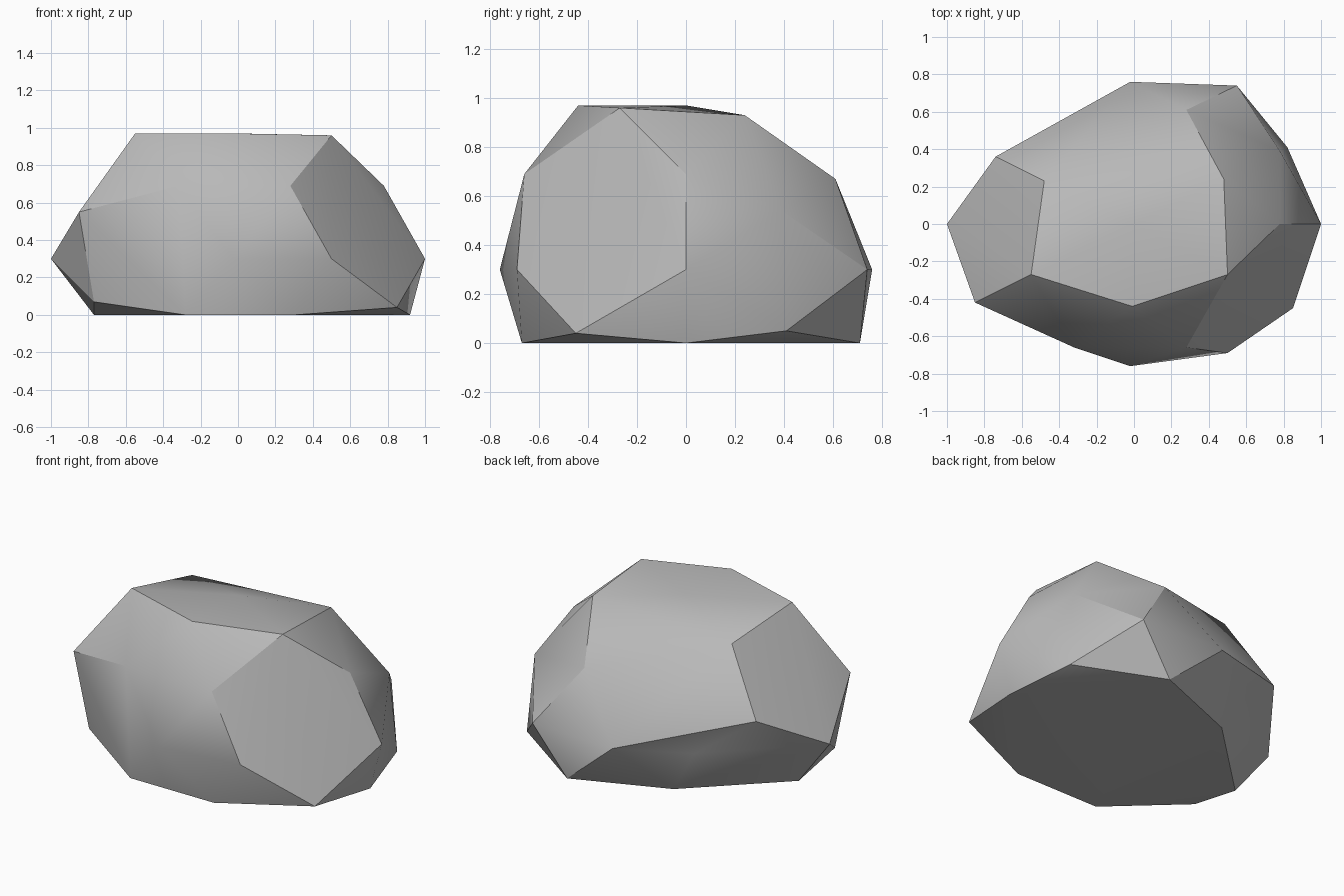
import bpy
import bmesh
import math

default_cube = bpy.data.objects.get("Cube")
if default_cube:
    bpy.data.objects.remove(default_cube, do_unlink=True)


def make_material(name, colour):
    material = bpy.data.materials.new(name)
    material.use_nodes = True
    material.diffuse_color = colour
    shader = next(n for n in material.node_tree.nodes if n.type == "BSDF_PRINCIPLED")
    shader.inputs["Base Color"].default_value = colour
    shader.inputs["Roughness"].default_value = 0.9
    return material


def make_boulder(name, rings, material):
    """Wrap a faceted convex skin around rings of corner points."""
    bm = bmesh.new()
    for ring in rings:
        for corner in ring:
            bm.verts.new(corner)
    hull = bmesh.ops.convex_hull(bm, input=list(bm.verts))
    unused = {item for item in hull["geom_interior"] + hull["geom_unused"]
              if isinstance(item, bmesh.types.BMVert)}
    bmesh.ops.delete(bm, geom=list(unused), context="VERTS")
    bmesh.ops.recalc_face_normals(bm, faces=list(bm.faces))

    mesh = bpy.data.meshes.new(name)
    bm.to_mesh(mesh)
    bm.free()
    mesh.materials.append(material)
    boulder = bpy.data.objects.new(name, mesh)
    bpy.context.collection.objects.link(boulder)

    # Soft facets with crisp main ridges
    bpy.ops.object.select_all(action="DESELECT")
    boulder.select_set(True)
    bpy.context.view_layer.objects.active = boulder
    bpy.ops.object.shade_smooth_by_angle(angle=math.radians(30))
    return boulder


# Flat crown of the rock
crown = [(0, 0, .97), (-.55, -.27, .97), (-.01, -.44, .97),
         (.5, -.27, .96), (.48, .24, .93), (-.48, .23, .88)]

# Sloping shoulder
shoulder = [(-.32, -.66, .69), (.28, -.66, .69), (.78, 0, .69),
            (.78, .39, .54), (.28, .61, .67), (-.74, .36, .51),
            (-.85, -.42, .55)]

# Widest girth
girth = [(-1, 0, .3), (-.02, -.76, .3), (.5, -.69, .3), (1, 0, .3),
         (.55, .74, .3), (-.02, .76, .3), (-.43, .53, .29)]

# Lifted corners just above the ground
lifted = [(-.77, -.38, .07), (.85, -.45, .04), (.82, .41, .05)]

# Flat base
base = [(-.28, -.67, 0), (.3, -.67, 0), (.92, 0, 0), (.33, .71, 0),
        (-.25, .48, 0), (-.48, .21, 0), (-.77, -.02, 0)]

stone_grey = make_material("stone_grey", (.48, .48, .48, 1))
make_boulder("boulder", [crown, shoulder, girth, lifted, base], stone_grey)
